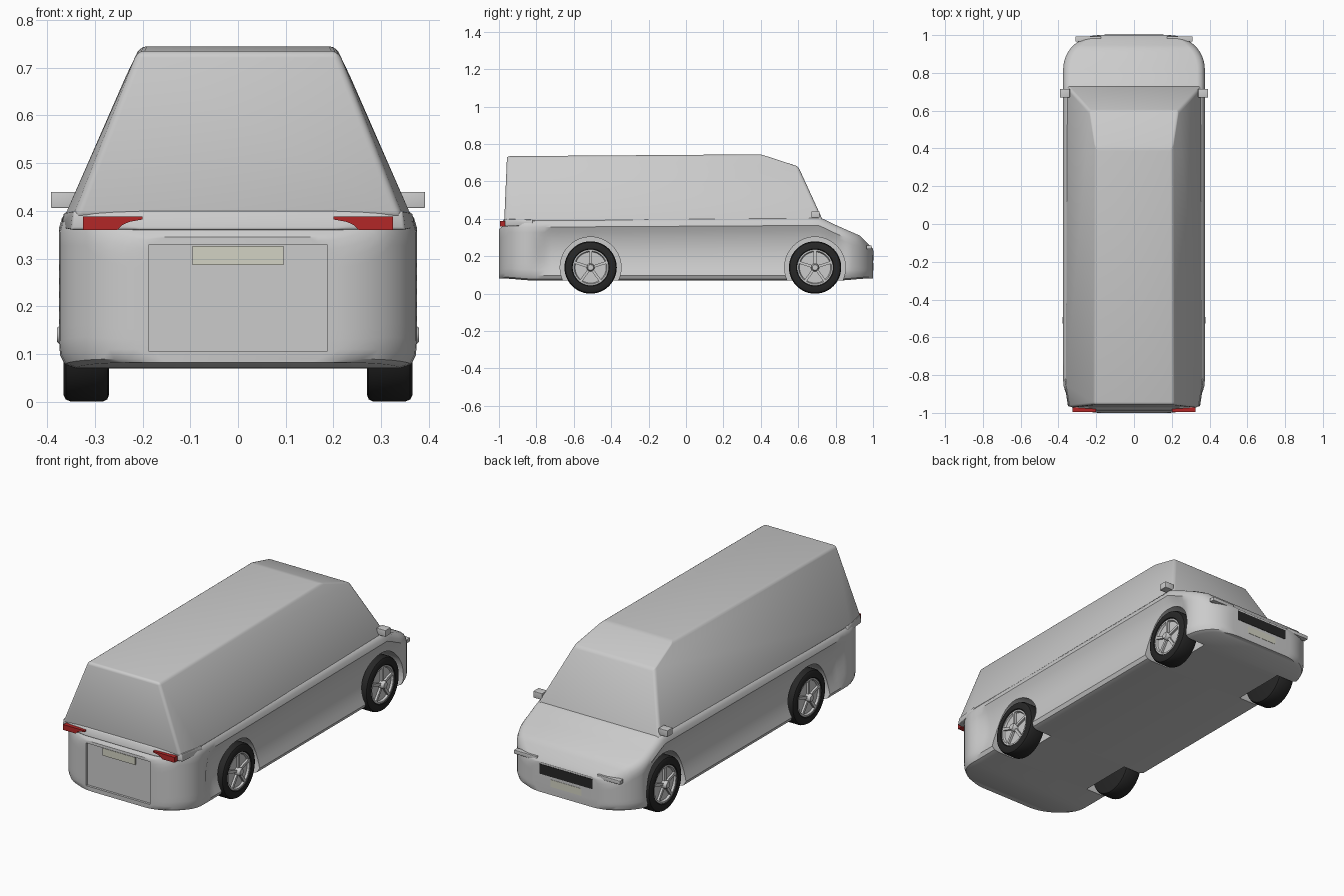
import bpy, bmesh, math
from mathutils import Matrix, Vector

if "Cube" in bpy.data.objects:
    bpy.data.objects.remove(bpy.data.objects["Cube"])

MATS = {}

def material(name, rgb):
    if name not in MATS:
        MATS[name] = bpy.data.materials.new(name)
        MATS[name].diffuse_color = (*rgb, 1)
    return MATS[name]

BLACK = ("black", (0.02, 0.02, 0.02))
RED = ("red", (0.45, 0.02, 0.02))
PALE = ("pale", (0.65, 0.65, 0.55))

def smooth(ob, angle=35):
    bpy.ops.object.select_all(action='DESELECT')
    bpy.context.view_layer.objects.active = ob
    ob.select_set(True)
    for m in list(ob.modifiers):
        bpy.ops.object.modifier_apply(modifier=m.name)
    bpy.ops.object.shade_smooth_by_angle(angle=math.radians(angle))

def make(name, bm, color=None, bevel=0, cutters=(), finish=True):
    bmesh.ops.recalc_face_normals(bm, faces=bm.faces)
    me = bpy.data.meshes.new(name)
    bm.to_mesh(me)
    bm.free()
    ob = bpy.data.objects.new(name, me)
    bpy.context.collection.objects.link(ob)
    if color:
        me.materials.append(material(*color))
    for c in cutters:
        m = ob.modifiers.new("cut", 'BOOLEAN')
        m.operation, m.object, m.solver = 'DIFFERENCE', c, 'EXACT'
    if bevel:
        m = ob.modifiers.new("bevel", 'BEVEL')
        m.width, m.segments, m.limit_method = bevel, 3, 'ANGLE'
        m.angle_limit = math.radians(15)
    if finish:
        smooth(ob)
    return ob

def box(name, x, y, z, color=None, bevel=0, finish=True):
    bm = bmesh.new()
    bmesh.ops.create_cube(bm, size=1)
    for v in bm.verts:
        v.co = Vector([(a + b) / 2 + c * (b - a) for (a, b), c in zip((x, y, z), v.co)])
    return make(name, bm, color, bevel, finish=finish)

def hull(name, pts, bevel):
    # convex solid from points mirrored in x
    bm = bmesh.new()
    for x, y, z in pts:
        bm.verts.new((x, y, z))
        bm.verts.new((-x, y, z))
    bmesh.ops.convex_hull(bm, input=bm.verts[:])
    bmesh.ops.dissolve_limit(bm, angle_limit=math.radians(2), verts=bm.verts[:], edges=bm.edges[:])
    return make(name, bm, bevel=bevel)

def lathe(name, profile, side, y, z, color=None, steps=48, finish=True):
    # revolve (x, radius) points round an axle
    bm = bmesh.new()
    vs = [bm.verts.new((side * x, y, z + r)) for x, r in profile]
    es = [bm.edges.new(p) for p in zip(vs, vs[1:])]
    bmesh.ops.spin(bm, geom=vs + es, cent=(0, y, z), axis=(1, 0, 0),
                   angle=2 * math.pi, steps=steps)
    bmesh.ops.remove_doubles(bm, verts=bm.verts, dist=1e-5)
    return make(name, bm, color, finish=finish)

def lerp(table, t):
    for (a, u), (b, v) in zip(table, table[1:]):
        if t <= b:
            return u + (v - u) * (t - a) / (b - a)
    return table[-1][1]

def step(a, b, t):
    t = min(1, max(0, (t - a) / (b - a)))
    return t * t * (3 - 2 * t)

WHEEL_Y, AXLE = (-0.51, 0.69), 0.14

# Wheel arch and tailgate cutters
cutters = [lathe("arch_cutter", [(0.24, 0), (0.24, 0.163), (0.5, 0.163), (0.5, 0)], s, y, AXLE, finish=False)
           for s in (-1, 1) for y in WHEEL_Y]
cutters.append(box("tailgate_cutter", (-0.187, 0.187), (-1.1, -0.988), (0.105, 0.33), finish=False))

# Lower body, lofted from back to front
TOP = [(-1, 0.345), (-0.97, 0.37), (-0.95, 0.40), (0.72, 0.41), (0.76, 0.385),
       (0.93, 0.31), (0.975, 0.265), (1, 0.24)]
ys = [-1 + 0.17 * (1 - math.cos(math.pi / 2 * i / 10)) for i in range(11)]
ys += [-0.83 + 1.65 * i / 44 for i in range(1, 44)]
ys += [0.82 + 0.18 * math.sin(math.pi / 2 * i / 12) for i in range(13)]
bm = bmesh.new()
rings = []
for y in ys:
    e = (y - 0.82) / 0.18 if y > 0.82 else (-0.83 - y) / 0.17 if y < -0.83 else 0
    w = 0.185 + 0.19 * math.sqrt(max(0, 1 - e * e))
    top = lerp(TOP, y)
    scoop = 0.03 * step(-0.82, -0.74, y) * (1 - step(0.78, 0.88, y))
    low = 0.07 + 0.012 * step(0.8, 1, abs(y))
    half = [(w - 0.035, low), (w - 0.012, low + 0.008), (w - 0.002, low + 0.028)]
    for i in range(1, 9):
        t = i / 9
        half.append((w - scoop * math.sin(math.pi * t) ** 0.8, low + 0.028 + (top - 0.045 - low - 0.028) * t))
    half += [(w, top - 0.045), (w - 0.006, top - 0.025), (w - 0.018, top - 0.008), (w - 0.04, top)]
    loop = half + [(-x, z) for x, z in reversed(half)]
    rings.append([bm.verts.new((x, y, z)) for x, z in loop])
for a, b in zip(rings, rings[1:]):
    for i in range(len(a)):
        j = (i + 1) % len(a)
        bm.faces.new((a[i], a[j], b[j], b[i]))
bm.faces.new(rings[0])
bm.faces.new(rings[-1])
make("lower_body", bm, cutters=cutters)
for c in cutters:
    bpy.data.objects.remove(c)

# Cabin with tapered sides, roof and windscreen
hull("cabin", [(0.345, -0.972, 0.385), (0.365, -0.85, 0.385), (0.36, 0.735, 0.385),
               (0.21, -0.957, 0.735), (0.205, 0.4, 0.745), (0.236, 0.6, 0.68)], 0.014)

# Overhanging rear lip under the back window
hull("rear_lip", [(0.372, -0.82, 0.365), (0.35, -0.965, 0.36), (0.2, -0.99, 0.36),
                  (0.366, -0.82, 0.395), (0.345, -0.965, 0.40), (0.2, -0.975, 0.40)], 0.006)

# Tail lights
for s in (-1, 1):
    bm = bmesh.new()
    outline = [(0.325, 0.36), (0.325, 0.388), (0.2, 0.388), (0.2, 0.382),
               (0.228, 0.377), (0.243, 0.37), (0.253, 0.36)]
    f = bm.faces.new([bm.verts.new((s * x, -0.994, z)) for x, z in outline])
    r = bmesh.ops.extrude_face_region(bm, geom=[f])
    for v in r["geom"]:
        if isinstance(v, bmesh.types.BMVert):
            v.co.y = -0.96
    make("tail_light", bm, RED)

# Number plates and grille
box("rear_plate", (-0.095, 0.095), (-0.995, -0.98), (0.287, 0.326), PALE)
box("front_plate", (-0.09, 0.09), (0.98, 1.0015), (0.125, 0.163), PALE)
box("grille", (-0.155, 0.155), (0.98, 1.002), (0.178, 0.23), BLACK)

for s in (-1, 1):
    span = lambda a, b: tuple(sorted((s * a, s * b)))
    # Headlights and door mirrors
    box("headlight", span(0.175, 0.31), (0.965, 0.993), (0.238, 0.258), bevel=0.002)
    box("door_mirror", span(0.34, 0.392), (0.67, 0.715), (0.406, 0.44), bevel=0.002)
    for y in WHEEL_Y:
        # Wheels
        lathe("tyre", [(0.27, 0), (0.27, 0.125), (0.274, 0.135), (0.284, 0.14), (0.35, 0.14),
                       (0.361, 0.135), (0.366, 0.125), (0.366, 0.1), (0.355, 0.094)], s, y, AXLE, BLACK)
        lathe("rim", [(0.35, 0.096), (0.362, 0.096), (0.362, 0.088), (0.352, 0.083), (0.352, 0)], s, y, AXLE)
        lathe("hub", [(0.35, 0.022), (0.374, 0.019), (0.379, 0.015), (0.379, 0)], s, y, AXLE, steps=24)
        bm = bmesh.new()
        for k in range(5):
            spoke = Matrix.Translation((s * 0.356, y, AXLE)) @ Matrix.Rotation(k * math.tau / 5, 4, 'X') \
                @ Matrix.Translation((0, 0, 0.052)) @ Matrix.Diagonal((0.014, 0.014, 0.072, 1))
            bmesh.ops.create_cube(bm, size=1, matrix=spoke)
        make("spokes", bm)

for m in bpy.data.materials:
    if m.users and not m.is_grease_pencil:
        m.use_nodes = True
        m.node_tree.nodes["Principled BSDF"].inputs["Base Color"].default_value = m.diffuse_color
